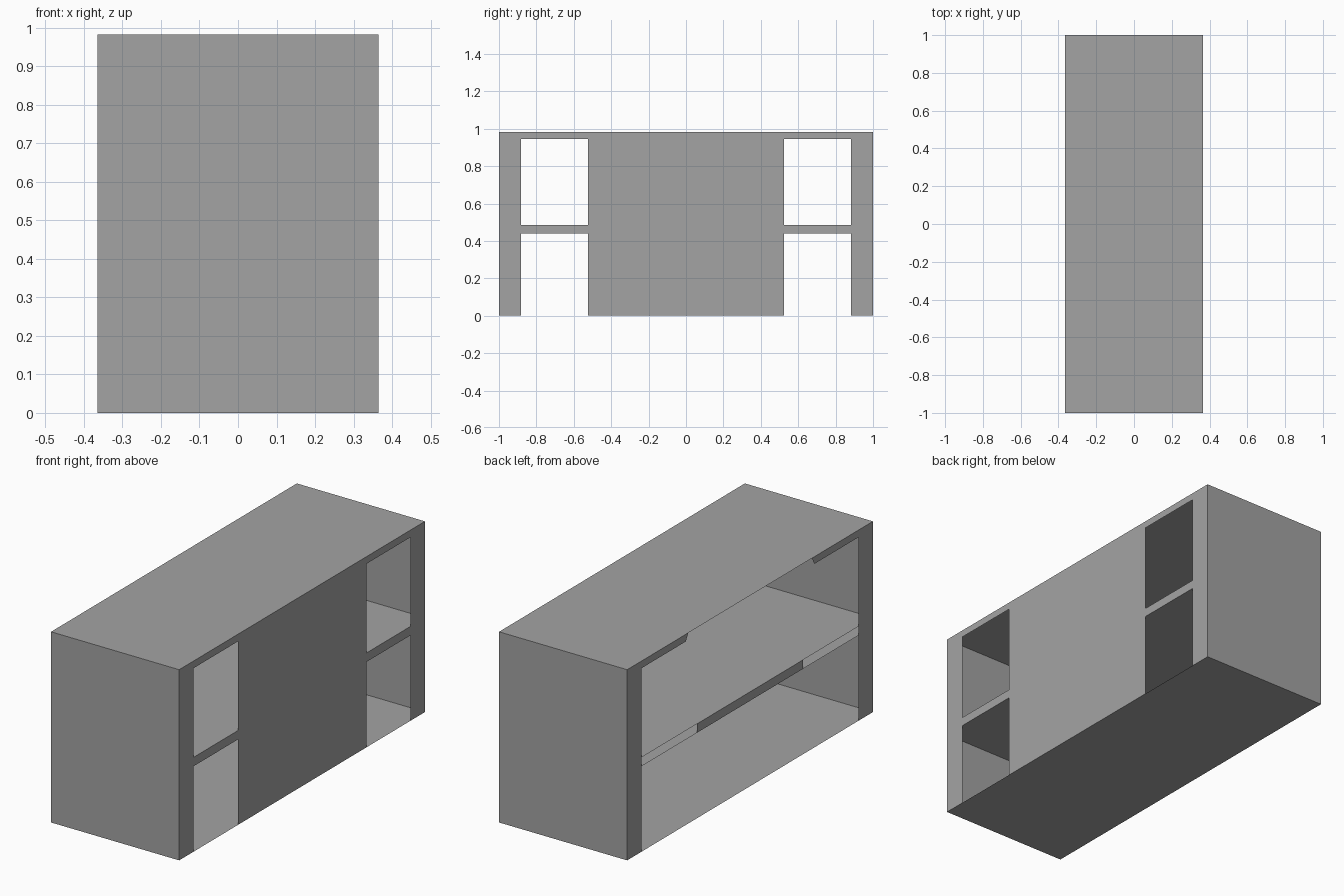
import bpy
import bmesh

cube = bpy.data.objects.get("Cube")
if cube:
    bpy.data.objects.remove(cube, do_unlink=True)

# Overall size and the main levels
W, L, H = 0.365, 1.0, 0.982
SHELF_LOW, SHELF_TOP, RAIL = 0.44, 0.486, 0.945
POST, MIDDLE = 0.883, 0.523
COLUMNS = [-L, -POST, -MIDDLE, MIDDLE, POST, L]
ROWS = [0, SHELF_LOW, SHELF_TOP, RAIL, H]

grey = bpy.data.materials.new("plain grey")
grey.use_nodes = True
grey.diffuse_color = (0.37, 0.37, 0.37, 1)
bsdf = grey.node_tree.nodes["Principled BSDF"]
bsdf.inputs["Base Color"].default_value = grey.diffuse_color
bsdf.inputs["Roughness"].default_value = 0.8


def sheet(name, polygons):
    """Thin sheet object made of flat polygons, welded together."""
    bm = bmesh.new()
    for points in polygons:
        bm.faces.new([bm.verts.new(p) for p in points])
    bmesh.ops.remove_doubles(bm, verts=bm.verts, dist=0.0001)
    mesh = bpy.data.meshes.new(name)
    bm.to_mesh(mesh)
    bm.free()
    mesh.materials.append(grey)
    obj = bpy.data.objects.new(name, mesh)
    bpy.context.collection.objects.link(obj)
    return obj


def upright(x, y0, y1, z0, z1):
    """Rectangle on a long side, facing away from the centre."""
    points = [(x, y0, z0), (x, y1, z0), (x, y1, z1), (x, y0, z1)]
    return points if x > 0 else points[::-1]


def level(z, up):
    """Full-size horizontal rectangle."""
    points = [(-W, -L, z), (W, -L, z), (W, L, z), (-W, L, z)]
    return points if up else points[::-1]


# Floor, top and the two skins of the hollow shelf
sheet("floor_panel", [level(0, False)])
sheet("top_panel", [level(H, True)])
sheet("shelf_top", [level(SHELF_TOP, True)])
sheet("shelf_underside", [level(SHELF_LOW, False)])

# Solid end walls
sheet("front_wall", [[(-W, -L, 0), (W, -L, 0), (W, -L, H), (-W, -L, H)]])
sheet("back_wall", [[(W, L, 0), (-W, L, 0), (-W, L, H), (W, L, H)]])

# Left side wall: a grid of cells with four window openings left out
cells = []
for c in range(len(COLUMNS) - 1):
    for r in range(len(ROWS) - 1):
        if c in (1, 3) and r in (0, 2):
            continue
        cells.append(upright(W, COLUMNS[c], COLUMNS[c + 1], ROWS[r], ROWS[r + 1]))
sheet("window_wall", cells)

# Open right side: corner posts, short top rails and a shelf edge strip
sheet("post_front", [upright(-W, -L, -POST, 0, H)])
sheet("post_back", [upright(-W, POST, L, 0, H)])
for name, s in (("rail_front", -1), ("rail_back", 1)):
    rail = [(-W, s * POST, RAIL), (-W, s * MIDDLE, RAIL),
            (-W, s * (MIDDLE - 0.02), H), (-W, s * POST, H)]
    sheet(name, [rail if s > 0 else rail[::-1]])
sheet("shelf_edge", [upright(-W, -0.43, 0.43, SHELF_LOW, SHELF_TOP)])
